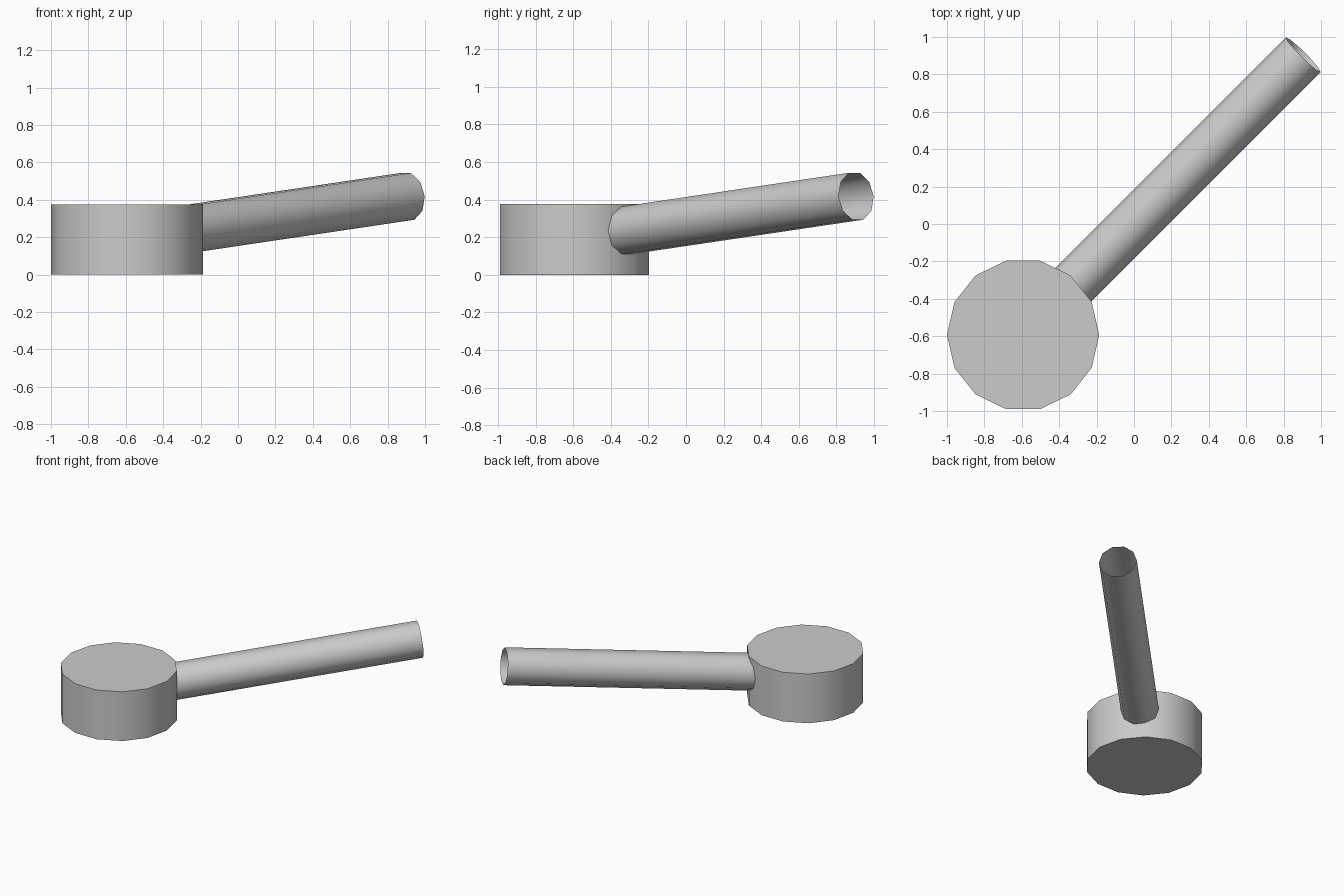
import bpy
import math
from mathutils import Vector

if "Cube" in bpy.data.objects:
    bpy.data.objects.remove(bpy.data.objects["Cube"])

grey = bpy.data.materials.new("plain grey")
grey.diffuse_color = (0.6, 0.6, 0.6, 1)
grey.use_nodes = True
grey.node_tree.nodes["Principled BSDF"].inputs["Base Color"].default_value = grey.diffuse_color


def cylinder(name, start, end, radius, sides, cap):
    """Cylinder between two points, with a vertex on its horizontal side."""
    a, b = Vector(start), Vector(end)
    axis = b - a
    bpy.ops.mesh.primitive_cylinder_add(vertices=sides, radius=radius,
                                        depth=axis.length, end_fill_type=cap,
                                        location=(a + b) / 2)
    ob = bpy.context.object
    ob.name = name
    # the primitive starts at +y, so turn the ring to start at +x
    for v in ob.data.vertices:
        v.co.x, v.co.y = v.co.y, -v.co.x
    tilt = math.acos(axis.normalized().z)
    heading = math.atan2(axis.y, axis.x) + math.pi / 2 if tilt > 0.001 else 0
    ob.rotation_euler = (tilt, 0, heading)
    ob.data.materials.append(grey)
    bpy.ops.object.shade_smooth_by_angle(angle=math.radians(40))
    return ob


# squat round body
cylinder("body", (-0.593, -0.593, 0), (-0.593, -0.593, 0.376), 0.407, 14, 'NGON')

# open hollow handle, rising gently away from the body along the diagonal
cylinder("handle", (-0.38, -0.38, 0.227), (0.905, 0.905, 0.418), 0.132, 10, 'NOTHING')
